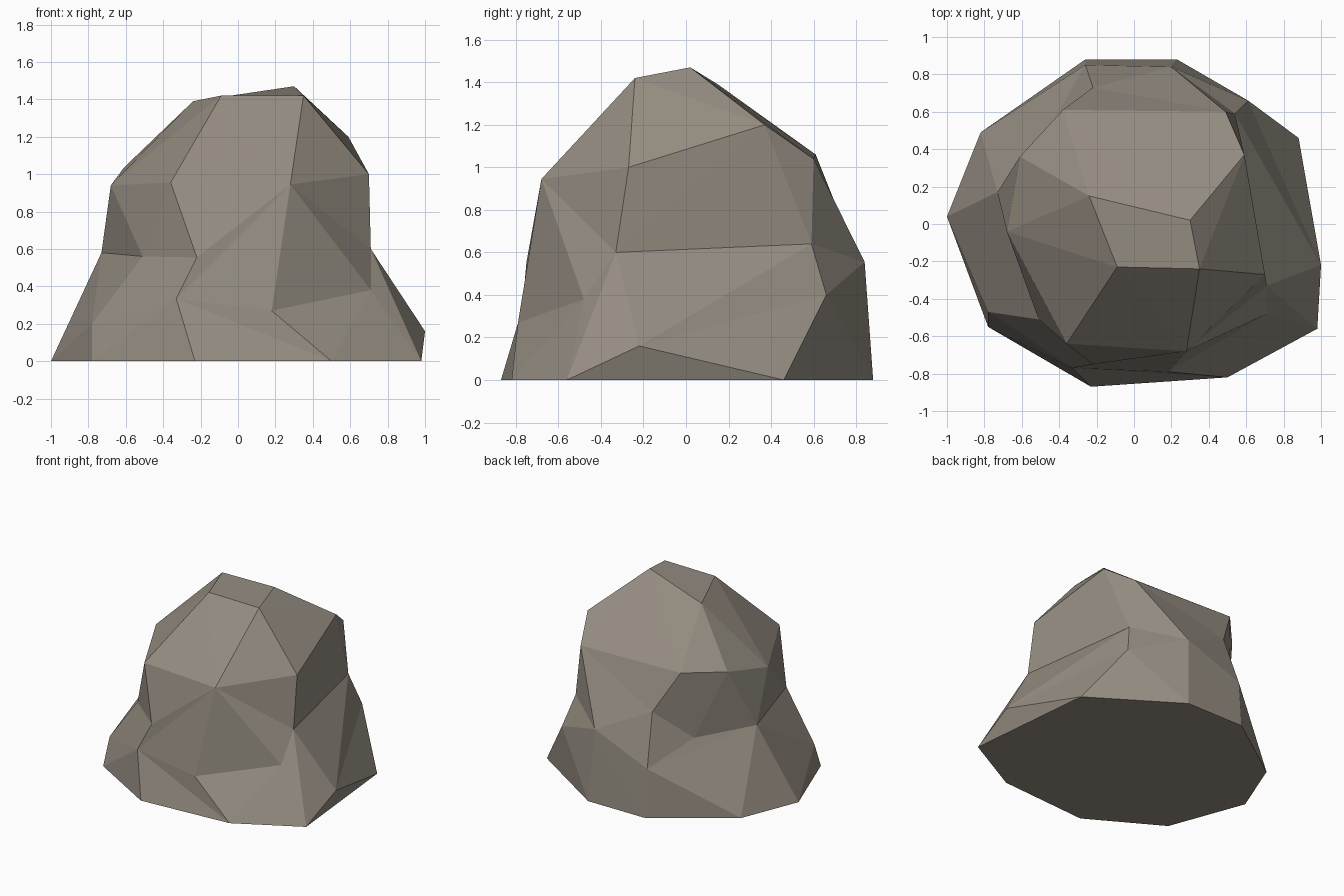
import bpy, bmesh

if "Cube" in bpy.data.objects:
    bpy.data.objects.remove(bpy.data.objects["Cube"])

# Stone colour
stone = bpy.data.materials.new("warm grey stone")
stone.diffuse_color = (0.30, 0.265, 0.22, 1.0)
stone.use_nodes = True
stone.node_tree.nodes["Principled BSDF"].inputs["Base Color"].default_value = stone.diffuse_color

# Corners shared by two neighbouring rings, where the facets dip or rise
right_dent = (0.71, -0.33, 0.60)
back_bulge = (0.20, 0.84, 0.555)
left_notch = (-0.73, 0.17, 0.58)
front_ridge = (0.28, -0.68, 0.945)

# Outlines of the boulder, counter-clockwise, from the ground up
ground = [(x, y, 0.0) for x, y in (
    (0.98, -0.56), (0.88, 0.46), (0.23, 0.88), (-0.26, 0.88), (-0.82, 0.49),
    (-1.0, 0.04), (-0.78, -0.55), (-0.23, -0.87), (0.50, -0.82))]
skirt = [(1.0, -0.22, 0.16), (0.61, 0.66, 0.40), back_bulge, (-0.26, 0.85, 0.37),
         left_notch, (-0.78, -0.47, 0.20), (-0.33, -0.77, 0.335),
         (0.18, -0.79, 0.27), (0.71, -0.48, 0.38), right_dent]
waist = [right_dent, (0.54, 0.59, 0.64), back_bulge, (-0.22, 0.73, 0.76),
         (-0.44, 0.53, 0.54), left_notch, (-0.51, -0.51, 0.56),
         (-0.22, -0.75, 0.555), front_ridge]
shoulder = [(0.70, -0.27, 1.0), (0.59, 0.37, 1.20), (0.49, 0.60, 1.04),
            (-0.38, 0.61, 1.06), (-0.61, 0.36, 1.035), (-0.68, -0.04, 0.94),
            (-0.36, -0.64, 0.955), front_ridge]
crown = [(0.35, -0.24, 1.42), (0.30, 0.02, 1.47), (-0.24, 0.15, 1.39), (-0.09, -0.23, 1.42)]

bm = bmesh.new()
cache = {}


def vert(p):
    if p not in cache:
        cache[p] = bm.verts.new(p)
    return cache[p]


def zip_rings(low, high, steps):
    """Join two rings with triangles; each step moves on along the low (l) or high (u) ring."""
    i = j = 0
    for s in steps:
        a, b = low[i % len(low)], high[j % len(high)]
        if s == "l":
            i += 1
            tri = (a, low[i % len(low)], b)
        else:
            j += 1
            tri = (a, high[j % len(high)], b)
        if len(set(tri)) == 3:
            bm.faces.new([vert(p) for p in tri])


# Faceted sides
zip_rings(ground, skirt, "lululululululluuluu")
zip_rings(skirt, waist, "ululluuulluluulllul")
zip_rings(waist, shoulder, "ulullululululullu")
zip_rings(shoulder, crown, "lullullullul")

# Flat underside and crown
bm.faces.new([vert(p) for p in reversed(ground)])
bm.faces.new([vert(p) for p in crown])
bmesh.ops.recalc_face_normals(bm, faces=bm.faces[:])

mesh = bpy.data.meshes.new("boulder")
bm.to_mesh(mesh)
bm.free()
mesh.materials.append(stone)
bpy.context.collection.objects.link(bpy.data.objects.new("boulder", mesh))
